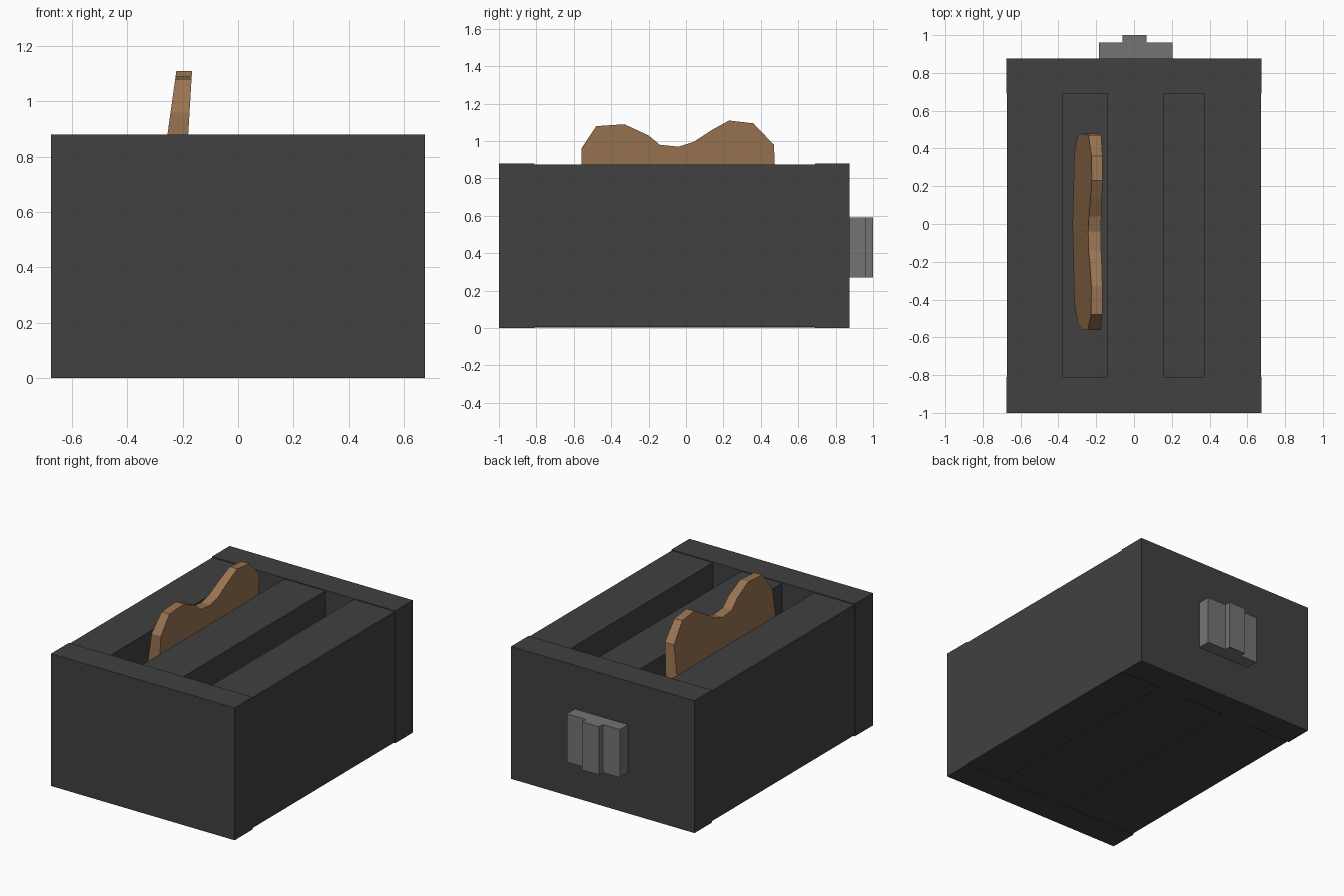
import bpy, bmesh

cube = bpy.data.objects.get("Cube")
if cube:
    bpy.data.objects.remove(cube, do_unlink=True)


def material(name, rgb):
    m = bpy.data.materials.new(name)
    m.use_nodes = True
    m.diffuse_color = (*rgb, 1)
    m.node_tree.nodes["Principled BSDF"].inputs["Base Color"].default_value = (*rgb, 1)
    return m


DARK = material("dark grey", (0.052, 0.052, 0.052))
GREY = material("mid grey", (0.175, 0.175, 0.175))
BREAD = material("toasted brown", (0.32, 0.175, 0.085))


def finish(name, bm, mat):
    bmesh.ops.recalc_face_normals(bm, faces=bm.faces[:])
    me = bpy.data.meshes.new(name)
    bm.to_mesh(me)
    bm.free()
    me.materials.append(mat)
    ob = bpy.data.objects.new(name, me)
    bpy.context.collection.objects.link(ob)
    return ob


def box(name, mat, xs, ys, zs):
    bm = bmesh.new()
    bmesh.ops.create_cube(bm, size=1)
    for v in bm.verts:
        for i, (lo, hi) in enumerate((xs, ys, zs)):
            v.co[i] = hi if v.co[i] > 0 else lo
    return finish(name, bm, mat)


# Casing: two end blocks, three bars between them, and slot floors
W, H = 0.675, 0.88
Y0, Y1 = -0.81, 0.69
box("front_block", DARK, (-W, W), (-1, Y0), (0, H))
box("back_block", DARK, (-W, W), (Y1, 0.875), (0, H))
SLOTS = {"right": (-0.375, -0.14), "left": (0.16, 0.37)}
bars = {"right_bar": (-W + 0.003, SLOTS["right"][0]),
        "centre_bar": (SLOTS["right"][1], SLOTS["left"][0]),
        "left_bar": (SLOTS["left"][1], W - 0.003)}
for name, xs in bars.items():
    box(name, DARK, xs, (Y0, Y1), (0.007, H - 0.005))
for side, xs in SLOTS.items():
    box(side + "_slot_floor", DARK, xs, (Y0, Y1), (0.004, 0.04))

# Lever on the back
box("lever_plate", GREY, (-0.185, 0.205), (0.875, 0.96), (0.27, 0.59))
box("lever_grip", GREY, (-0.06, 0.065), (0.96, 1.0), (0.27, 0.59))

# Leaning slice of toast with a bite in its top edge
outline = [(-0.56, 0.96), (-0.48, 1.08), (-0.33, 1.09), (-0.2, 1.03),
           (-0.14, 0.98), (-0.04, 0.97), (0.04, 0.995), (0.14, 1.06),
           (0.23, 1.11), (0.36, 1.095), (0.47, 0.98), (0.48, 0.75),
           (0.47, 0.58), (0.38, 0.45), (0, 0.38), (-0.42, 0.45),
           (-0.53, 0.58), (-0.56, 0.75)]
bm = bmesh.new()
sides = []
for base, slope in ((-0.255, 0.14), (-0.18, 0.06)):
    ring = [bm.verts.new((base + slope * (z - H), y, z)) for y, z in outline]
    sides.append(ring)
    bm.faces.new(ring)
for i in range(len(outline)):
    j = (i + 1) % len(outline)
    bm.faces.new((sides[0][i], sides[0][j], sides[1][j], sides[1][i]))
finish("toast", bm, BREAD)
